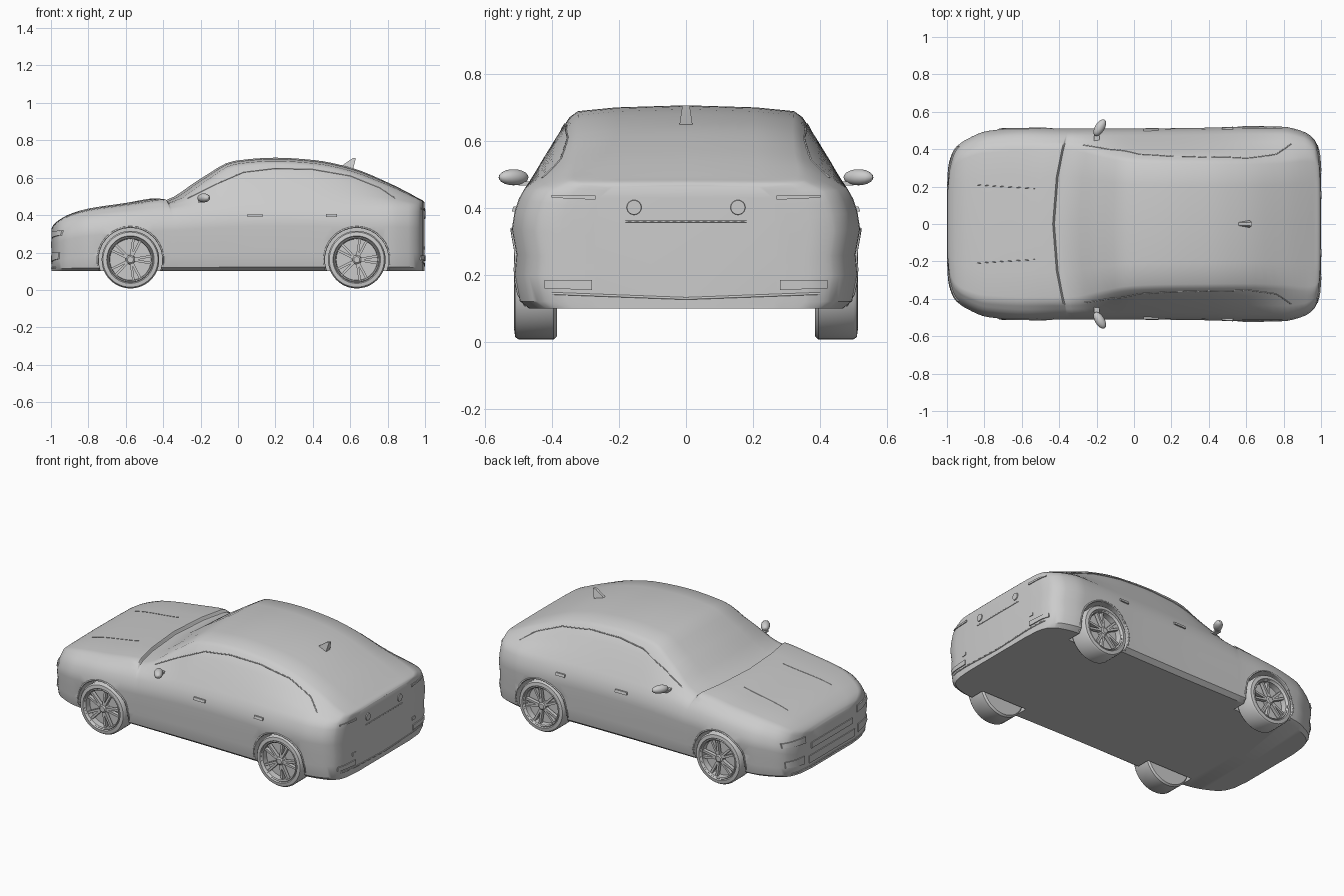
import bpy, bmesh, math
from mathutils import Vector, Matrix
from mathutils.bvhtree import BVHTree

cube = bpy.data.objects.get("Cube")
if cube:
    bpy.data.objects.remove(cube, do_unlink=True)

paint = bpy.data.materials.new("light grey")
paint.use_nodes = True
grey = (0.6, 0.6, 0.6, 1)
paint.diffuse_color = grey
paint.node_tree.nodes["Principled BSDF"].inputs["Base Color"].default_value = grey


def smooth(obj, angle=35):
    bpy.ops.object.select_all(action='DESELECT')
    obj.select_set(True)
    bpy.context.view_layer.objects.active = obj
    bpy.ops.object.shade_smooth_by_angle(angle=math.radians(angle))


def finish(name, bm):
    bmesh.ops.recalc_face_normals(bm, faces=bm.faces)
    mesh = bpy.data.meshes.new(name)
    bm.to_mesh(mesh)
    bm.free()
    mesh.materials.append(paint)
    obj = bpy.data.objects.new(name, mesh)
    bpy.context.collection.objects.link(obj)
    smooth(obj)
    return obj


# Body stations: x, sweep at the sides, half width, shoulder z, roof half width, top z
stations = [
    (-.996, 0, .22, .28, .18, .33), (-.985, 0, .33, .3, .27, .35),
    (-.955, 0, .405, .335, .34, .375), (-.9, .01, .455, .365, .38, .405),
    (-.8, .02, .498, .39, .41, .435), (-.6, .04, .515, .415, .42, .465),
    (-.435, .08, .51, .43, .42, .49), (-.425, .08, .51, .43, .42, .472),
    (-.39, .08, .51, .435, .42, .478), (-.2, .05, .51, .45, .385, .595),
    (-.02, .01, .51, .46, .355, .69), (.2, 0, .512, .465, .347, .707),
    (.4, 0, .515, .465, .345, .695), (.6, 0, .52, .46, .343, .655),
    (.8, -.01, .52, .46, .348, .575), (.92, -.01, .492, .455, .36, .515),
    (.965, 0, .45, .45, .355, .49), (.988, 0, .39, .44, .32, .478), (.997, 0, .28, .43, .23, .468)]
lower = [(0, 0), (.9, 0), (.955, .06), (.985, .28), (.974, .45), (1, .66), (.985, .8), (.96, .91), (.925, 1)]
FLOOR = .1


def slope(i, k):
    # limited slopes keep the long curves free of overshoot
    if i in (0, len(stations) - 1):
        return None
    a, b, c = stations[i - 1:i + 2]
    d, e = (b[k] - a[k]) / (b[0] - a[0]), (c[k] - b[k]) / (c[0] - b[0])
    return 2 * d * e / (d + e) if d * e > 0 else 0


def resample(steps=4):
    for i in range(len(stations) - 1):
        a, b = stations[i], stations[i + 1]
        h = b[0] - a[0]
        for s in range(steps):
            t, row = s / steps, [a[0] + h * s / steps]
            for k in range(1, 6):
                line = (b[k] - a[k]) / h
                m, n = slope(i, k), slope(i + 1, k)
                m, n = line if m is None else m, line if n is None else n
                row.append(a[k] + h * (t * line + t * (1 - t) * ((1 - t) * (m - line) - t * (n - line))))
            yield row
    yield stations[-1]


def section(x, sweep, w, s, r, top):
    half = [(w * f, FLOOR + g * (s - FLOOR)) for f, g in lower]
    y, z = half[-1]
    edge = top - .2 * min(.175, top - s)
    half += [(y + (r - y) * t, z + (edge - z) * (t + .12 * t * (1 - t))) for t in (.33, .67, 1)]
    half += [(.93 * r, edge + .5 * (top - edge)), (.6 * r, edge + .82 * (top - edge)), (0, top)]
    ring = half + [(-y, z) for y, z in half[-2:0:-1]]
    return [(x + sweep * (y / w) ** 2, y, z) for y, z in ring]


bm = bmesh.new()
rings = [[bm.verts.new(p) for p in section(*row)] for row in resample()]
for a, b in zip(rings, rings[1:]):
    for i in range(len(a)):
        j = (i + 1) % len(a)
        bm.faces.new((a[i], a[j], b[j], b[i]))
for ring in (rings[0], rings[-1]):
    bm.faces.new(ring)
bmesh.ops.recalc_face_normals(bm, faces=bm.faces)
surface = BVHTree.FromBMesh(bm)
body = finish("body", bm)

# Wheel arches
WHEELS = (-.575, .635)
AXLE = .162
SIDES = (("left", 1), ("right", -1))
for x in WHEELS:
    for label, side in SIDES:
        bm = bmesh.new()
        bmesh.ops.create_cone(bm, cap_ends=True, segments=48, radius1=.17, radius2=.17, depth=.24,
                              matrix=Matrix.Translation((x, side * .495, AXLE)) @ Matrix.Rotation(math.pi / 2, 4, 'X'))
        cutter = finish("arch_cutter", bm)
        cutter.hide_render = True
        cut = body.modifiers.new("arch", 'BOOLEAN')
        cut.operation, cut.object, cut.solver = 'DIFFERENCE', cutter, 'MANIFOLD'
        bpy.context.view_layer.objects.active = body
        bpy.ops.object.modifier_apply(modifier=cut.name)
        bpy.data.objects.remove(cutter, do_unlink=True)
smooth(body)


def lathe(bm, profile, segments=48):
    # turn a (radius, y) profile round the y axis
    verts = [bm.verts.new((r, y, 0)) for r, y in profile]
    edges = [bm.edges.new(p) for p in zip(verts, verts[1:])]
    bmesh.ops.spin(bm, geom=verts + edges, axis=(0, 1, 0), cent=(0, 0, 0),
                   steps=segments, angle=math.tau)
    bmesh.ops.remove_doubles(bm, verts=bm.verts, dist=.0001)


def box(bm, size, matrix):
    bmesh.ops.create_cube(bm, size=1, matrix=matrix @ Matrix.Diagonal((*size, 1)))


def place(bm, matrix, side):
    bm.transform(Matrix.Diagonal((1, side, 1, 1)) @ matrix)


# Wheels
tyre = [(0, -.065), (.145, -.065), (.154, -.055), (.154, .05), (.147, .06), (.127, .063),
        (.122, .056), (.118, .06), (.112, .055), (.11, .02), (0, .02)]
for end, x in zip(("front", "rear"), WHEELS):
    for label, side in SIDES:
        spot = Matrix.Translation((x, .45, AXLE))
        bm = bmesh.new()
        lathe(bm, tyre)
        place(bm, spot, side)
        finish(f"{end}_{label}_tyre", bm)
        bm = bmesh.new()
        lathe(bm, [(0, .056), (.016, .056), (.024, .05), (.026, .02)], 20)
        for i in range(5):
            for lean in (-.17, .17):
                turn = Matrix.Rotation(i * math.tau / 5 + lean, 4, 'Y')
                box(bm, (.096, .022, .013), turn @ Matrix.Translation((.066, .04, 0)))
        place(bm, spot, side)
        finish(f"{end}_{label}_spokes", bm)


def project(u, v, axis, lift=0):
    # drop a point onto the body; axis is the side it comes from
    k = 'xyz'.index(axis[1])
    sign = -1 if axis[0] == '-' else 1
    start = [u, v]
    start.insert(k, 2 * sign)
    way = Vector((0, 0, 0))
    way[k] = -sign
    hit, normal, _, _ = surface.ray_cast(Vector(start), way)
    return hit + normal * lift if hit else None


def seam(name, pts, axis, size=.003, steps=16):
    path = []
    for a, b in zip(pts, pts[1:]):
        path += [project(*Vector(a).lerp(Vector(b), t / steps), axis) for t in range(steps)]
    path = [p for p in path + [project(*pts[-1], axis)] if p]
    curve = bpy.data.curves.new(name, 'CURVE')
    curve.dimensions, curve.bevel_depth, curve.bevel_resolution = '3D', size, 1
    line = curve.splines.new('POLY')
    line.points.add(len(path) - 1)
    for point, p in zip(line.points, path):
        point.co = (*p, 1)
    curve.materials.append(paint)
    bpy.context.collection.objects.link(bpy.data.objects.new(name, curve))


def plate(name, low, high, axis, lift=.005, taper=0, nu=12, nv=2):
    # thin raised panel that follows the body
    bm = bmesh.new()
    grid = []
    for i in range(nu + 1):
        t = i / nu
        squeeze = 1 - taper * t
        column = []
        for j in range(nv + 1):
            v = high[1] + (low[1] - high[1]) * (j / nv) * squeeze
            p = project(low[0] + (high[0] - low[0]) * t, v, axis, lift)
            column.append(bm.verts.new(p) if p else None)
        grid.append(column)
    for a, b in zip(grid, grid[1:]):
        for j in range(nv):
            quad = (a[j], a[j + 1], b[j + 1], b[j])
            if all(quad):
                bm.faces.new(quad)
    rim = bmesh.ops.extrude_face_region(bm, geom=bm.faces[:])["geom"]
    back = -1 if axis[0] == '-' else 1
    way = [0, 0, 0]
    way['xyz'.index(axis[1])] = -back * (lift + .003)
    bmesh.ops.translate(bm, verts=[g for g in rim if isinstance(g, bmesh.types.BMVert)], vec=way)
    finish(name, bm)


for label, side in SIDES:
    axis = '+y' if side > 0 else '-y'
    # Wheel arch lips
    for end, x in zip(("front", "rear"), WHEELS):
        arc = [(x + .175 * math.cos(a), AXLE + .175 * math.sin(a))
               for a in (math.radians(-18 + 12 * i) for i in range(19))]
        seam(f"{end}_{label}_arch_lip", arc, axis, .005, 1)
    # Window outline and door handles
    seam(f"{label}_window_trim", [(-.27, .49), (-.12, .565), (.03, .63), (.2, .65), (.4, .645),
                                  (.6, .61), (.76, .545), (.84, .49)], axis)
    for k, x in enumerate((.05, .47)):
        plate(f"{label}_handle_{k + 1}", (x, .388), (x + .08 - .02 * k, .402), axis, .009, nu=4)
    # Lamps and bumper details
    plate(f"{label}_headlight", (side * .25, .275), (side * .41, .315), '-x', .006, .4)
    plate(f"{label}_front_vent", (side * .26, .15), (side * .395, .2), '-x', .005, .3)
    plate(f"{label}_rear_light", (side * .27, .425), (side * .4, .438), '+x', .005, .4)
    plate(f"{label}_rear_reflector", (side * .28, .155), (side * .42, .185), '+x', .006, .2)
    plate(f"{label}_rear_sensor", (side * .275, .215), (side * .305, .233), '+x', .004, nu=2)
    seam(f"{label}_hood_crease", [(-.85, side * .21), (-.7, side * .2), (-.53, side * .19)], '+z', .002)
    # Round rear lamp
    bm = bmesh.new()
    bmesh.ops.create_cone(bm, cap_ends=True, segments=24, radius1=.025, radius2=.021, depth=.016)
    place(bm, Matrix.Translation((.994, .155, .402)) @ Matrix.Rotation(math.pi / 2, 4, 'Y'), side)
    finish(f"{label}_round_lamp", bm)
    # Door mirror on its short arm
    bm = bmesh.new()
    turn = Matrix.Translation((-.183, .515, .492)) @ Matrix.Rotation(-.55, 4, 'Z')
    bmesh.ops.create_uvsphere(bm, u_segments=16, v_segments=10, radius=1,
                              matrix=turn @ Matrix.Diagonal((.026, .05, .024, 1)))
    box(bm, (.03, .07, .012), Matrix.Translation((-.2, .465, .474)))
    place(bm, Matrix.Identity(4), side)
    finish(f"{label}_mirror", bm)

# Grille, bumper lines and tail panel
plate("grille", (-.2, .225), (.2, .26), '-x')
plate("front_intake", (-.22, .14), (.22, .185), '-x')
seam("front_lip", [(-.36, .118), (.36, .118)], '-x', .004)
seam("rear_bumper_line", [(-.4, .145), (0, .13), (.4, .145)], '+x', .004)
seam("tail_panel_line", [(-.18, .36), (.18, .36)], '+x', .003)

# Roof antenna fin
bm = bmesh.new()
for x, z, w in ((.55, .66, .008), (.615, .645, .02), (.63, .706, .011), (.612, .704, .008)):
    for y in (-w, w):
        bm.verts.new((x, y, z))
bmesh.ops.convex_hull(bm, input=bm.verts[:])
finish("roof_fin", bm)
